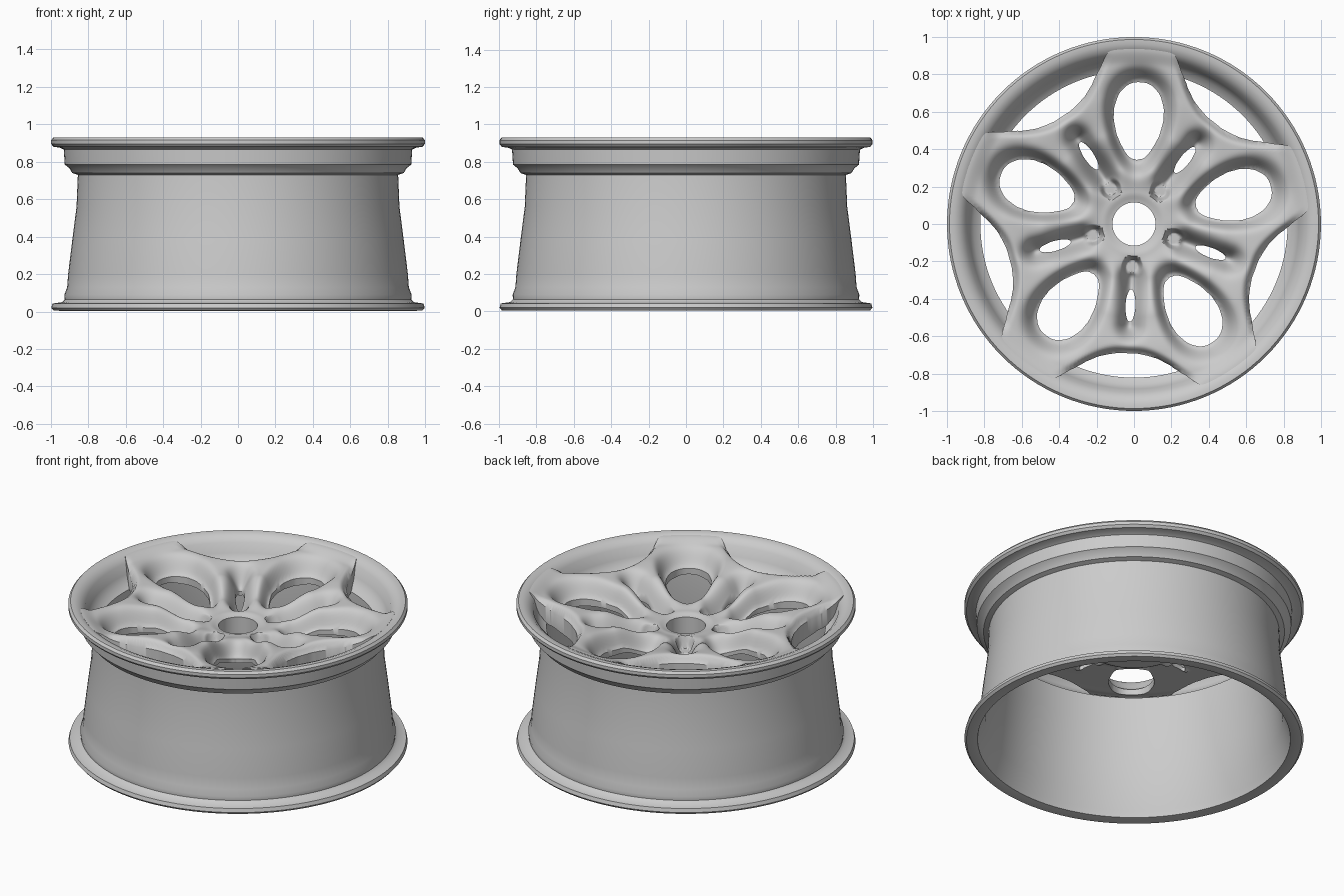
import bpy, bmesh, math
from math import sin, cos, pi, radians, hypot, exp

if "Cube" in bpy.data.objects:
    bpy.data.objects.remove(bpy.data.objects["Cube"])

STEP = 2 * pi / 5
WINDOW_DIR = radians(87.5)
SLOT_DIR = WINDOW_DIR + STEP / 2

metal = bpy.data.materials.new("light grey metal")
metal.use_nodes = True
grey = (0.6, 0.6, 0.6, 1)
metal.diffuse_color = grey
metal.node_tree.nodes["Principled BSDF"].inputs["Base Color"].default_value = grey


def finish(name, bm, angle):
    """Turn a bmesh into a shaded object."""
    bmesh.ops.recalc_face_normals(bm, faces=bm.faces)
    mesh = bpy.data.meshes.new(name)
    bm.to_mesh(mesh)
    bm.free()
    obj = bpy.data.objects.new(name, mesh)
    bpy.context.collection.objects.link(obj)
    mesh.materials.append(metal)
    bpy.ops.object.select_all(action='DESELECT')
    obj.select_set(True)
    bpy.context.view_layer.objects.active = obj
    bpy.ops.object.shade_smooth_by_angle(angle=radians(angle))


def turned_grid(bm, profile, steps, closed):
    """Faces made by turning an (r, z) profile about the z axis."""
    rings = [[bm.verts.new((r * cos(2 * pi * i / steps), r * sin(2 * pi * i / steps), z))
              for r, z in profile] for i in range(steps)]
    n = len(profile)
    for i in range(steps):
        p, q = rings[i], rings[(i + 1) % steps]
        for j in range(n if closed else n - 1):
            k = (j + 1) % n
            bm.faces.new((p[j], p[k], q[k], q[j]))


def blend(points, r):
    """Smooth interpolation through (r, value) pairs."""
    if r <= points[0][0]:
        return points[0][1]
    for (r0, v0), (r1, v1) in zip(points, points[1:]):
        if r <= r1:
            t = (r - r0) / (r1 - r0)
            return v0 + (v1 - v0) * t * t * (3 - 2 * t)
    return points[-1][1]


# Rim: outer wall upwards, then down the inside
bm = bmesh.new()
turned_grid(bm, [
    (0.95, 0.004), (0.985, 0.006), (0.997, 0.02), (0.99, 0.043), (0.94, 0.05),
    (0.925, 0.065), (0.927, 0.09), (0.912, 0.13), (0.907, 0.2), (0.885, 0.38),
    (0.862, 0.56), (0.855, 0.73), (0.885, 0.74), (0.9, 0.765), (0.925, 0.785),
    (0.93, 0.865), (0.95, 0.875), (0.985, 0.88), (0.998, 0.895), (0.998, 0.915),
    (0.985, 0.93), (0.96, 0.93), (0.93, 0.918), (0.9, 0.89), (0.88, 0.83),
    (0.855, 0.785), (0.82, 0.765), (0.82, 0.6), (0.845, 0.38), (0.875, 0.15),
    (0.91, 0.05), (0.92, 0.01)], 128, True)
finish("rim_barrel", bm, 40)

# Spoke face heights, from hub to rim
TOP = [(0.11, 0.77), (0.17, 0.785), (0.3, 0.815), (0.5, 0.875), (0.7, 0.895),
       (0.85, 0.9), (0.935, 0.921)]
BOTTOM = [(0.11, 0.64), (0.25, 0.65), (0.42, 0.73), (0.72, 0.74), (0.8, 0.76),
          (0.9, 0.82), (0.935, 0.895)]


def local(x, y, direction):
    """Fold a point into the sector around the nearest repeat of a direction."""
    a = (math.atan2(y, x) - direction + STEP / 2) % STEP - STEP / 2
    r = hypot(x, y)
    return r * cos(a), r * sin(a)


# Signed distances: negative inside each opening
def window_distance(x, y):
    u, v = local(x, y, WINDOW_DIR)
    u -= 0.55
    return (hypot(u / 0.208, v / (0.13 * (1 + u))) - 1) * 0.15


def slot_distance(x, y):
    u, v = local(x, y, SLOT_DIR)
    return (hypot((u - 0.44) / 0.09, v / 0.026) - 1) * 0.03


def gap_distance(x, y):
    u, v = local(x, y, SLOT_DIR)
    a = abs(math.atan2(v, u))
    return 0.69 + 0.21 * (a / radians(23.5)) ** 2.5 - hypot(u, v)


def lug_distance(x, y):
    u, v = local(x, y, SLOT_DIR)
    return hypot(u - 0.225, v) - 0.055


def top_height(x, y):
    r = hypot(x, y)
    z = blend(TOP, r)
    # sloped walls around the windows
    z -= 0.11 * exp(-(max(0, window_distance(x, y)) / 0.045) ** 2)
    # valley between each pair of arms
    u, v = local(x, y, SLOT_DIR)
    along = max(0, 0.29 - u, u - 0.54)
    z -= 0.13 * exp(-(v / 0.055) ** 2 - (along / 0.06) ** 2)
    # rolled edge beside the outer gaps, fading towards the rim
    fade = min(1, max(0, (0.92 - r) / 0.15))
    z -= 0.05 * fade * exp(-(max(0, gap_distance(x, y)) / 0.025) ** 2)
    # lug pockets
    depth = min(1, max(0, -lug_distance(x, y) / 0.022))
    return z + (min(z, 0.71) - z) * depth


# Spoke face: flat polar grid with the openings removed
bm = bmesh.new()
turned_grid(bm, [(0.115 + 0.82 * i / 74, 0) for i in range(75)], 360, False)
holes = []
for f in bm.faces:
    c = f.calc_center_median()
    if min(d(c.x, c.y) for d in (window_distance, slot_distance, gap_distance)) < 0:
        holes.append(f)
bmesh.ops.delete(bm, geom=holes, context='FACES')

# Even out the cut edges
for _ in range(5):
    moved = {}
    for v in bm.verts:
        ends = [e.other_vert(v).co for e in v.link_edges if e.is_boundary]
        if len(ends) == 2:
            moved[v] = v.co * 0.5 + (ends[0] + ends[1]) * 0.25
    for v, co in moved.items():
        v.co = co

# Thicken into a solid and shape both sides
upper = list(bm.verts)
extruded = bmesh.ops.extrude_face_region(bm, geom=list(bm.faces), use_keep_orig=True)
lower = [g for g in extruded["geom"] if isinstance(g, bmesh.types.BMVert)]
for v in upper:
    v.co.z = top_height(v.co.x, v.co.y)
for v in lower:
    x, y = v.co.x, v.co.y
    v.co.z = min(blend(BOTTOM, hypot(x, y)), top_height(x, y) - 0.025)
finish("spoke_face", bm, 45)
